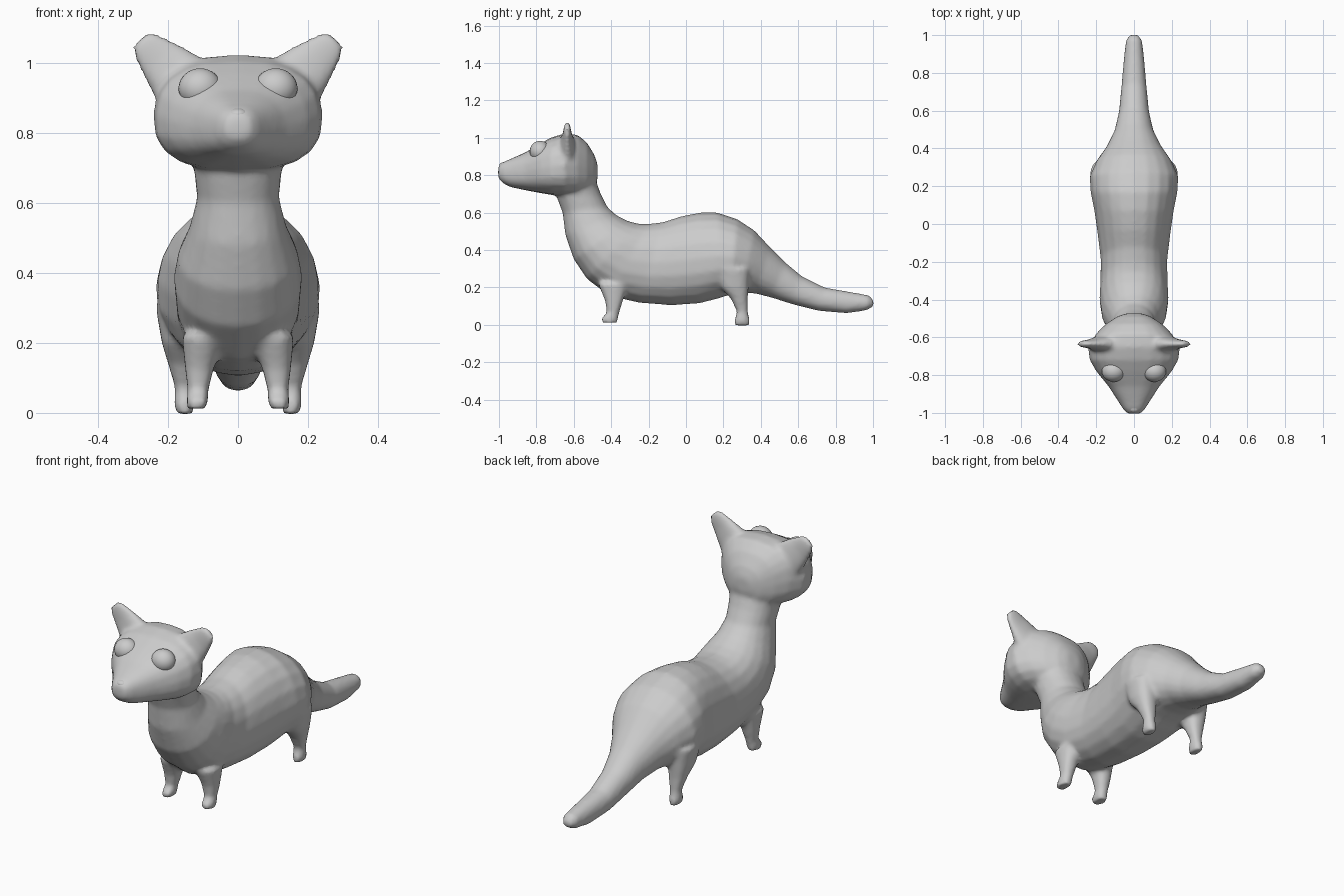
import bpy, bmesh
from math import sin, cos, pi, copysign
from mathutils import Vector

if "Cube" in bpy.data.objects:
    bpy.data.objects.remove(bpy.data.objects["Cube"])


def loft(name, rings, power=2.0, skew=0.0, n=20):
    """Skin closed rings (centre, half-width vector, half-height vector)."""
    bm = bmesh.new()
    loops = []
    e = 2.0 / power
    for c, u, v in rings:
        loop = []
        for i in range(n):
            a = 2 * pi * i / n
            cx = copysign(abs(cos(a)) ** e, cos(a))
            sz = copysign(abs(sin(a)) ** e, sin(a))
            p = Vector(c) + Vector(u) * cx * (1 - skew * sz) + Vector(v) * sz
            loop.append(bm.verts.new(p))
        loops.append(loop)
    for a, b in zip(loops, loops[1:]):
        for i in range(n):
            j = (i + 1) % n
            bm.faces.new((a[i], a[j], b[j], b[i]))
    bm.faces.new(loops[0])
    bm.faces.new(loops[-1])
    bmesh.ops.recalc_face_normals(bm, faces=bm.faces)
    me = bpy.data.meshes.new(name)
    bm.to_mesh(me)
    bm.free()
    ob = bpy.data.objects.new(name, me)
    bpy.context.collection.objects.link(ob)
    return ob


def spine_ring(yt, zt, yb, zb, w):
    return ((0, (yt + yb) / 2, (zt + zb) / 2), (w, 0, 0),
            (0, (yt - yb) / 2, (zt - zb) / 2))


def ball(name, loc, scale):
    bpy.ops.mesh.primitive_uv_sphere_add(segments=24, ring_count=16, radius=1, location=loc)
    ob = bpy.context.object
    ob.name = name
    ob.scale = scale
    bpy.ops.object.shade_smooth()
    return ob


# Neck, torso and tail: top point (y, z), bottom point (y, z), half width
torso = [(-.50, .82, -.68, .76, .14), (-.455, .70, -.69, .68, .125),
         (-.42, .63, -.66, .60, .117), (-.37, .585, -.645, .48, .138),
         (-.31, .555, -.60, .35, .172), (-.25, .54, -.53, .245, .183),
         (-.20, .54, -.41, .155, .178), (-.12, .55, -.25, .118, .176),
         (-.03, .58, -.08, .105, .192), (.07, .60, .07, .115, .21),
         (.17, .60, .17, .14, .23), (.275, .565, .23, .16, .235),
         (.366, .505, .30, .172, .20), (.45, .415, .37, .168, .145),
         (.53, .335, .46, .145, .103), (.62, .26, .57, .11, .08),
         (.74, .20, .71, .075, .067), (.87, .178, .86, .062, .055),
         (.98, .158, .965, .078, .043), (1.004, .13, 1.004, .10, .02)]
parts = [loft("body", [spine_ring(*r) for r in torso], 2.15, 0.06)]

# Head: y, top z, bottom z, half width
head = [(-1.004, .85, .785, .035), (-.98, .87, .758, .058), (-.94, .887, .737, .083),
        (-.86, .922, .72, .135), (-.78, .97, .705, .20), (-.72, 1.003, .695, .235),
        (-.65, 1.023, .69, .243), (-.58, 1.017, .69, .20), (-.53, .975, .70, .15),
        (-.49, .91, .73, .09), (-.473, .86, .78, .04)]
parts.append(loft("head", [spine_ring(y, t, y, b, w) for y, t, b, w in head], 2.5, 0.04))

# Front and back legs: z, x, y, half width in x, half depth in y
front_leg = [(.012, .117, -.41, .028, .043), (.035, .116, -.408, .031, .045),
             (.065, .114, -.39, .03, .033), (.13, .11, -.385, .042, .048),
             (.22, .10, -.39, .06, .08)]
back_leg = [(-.003, .153, .30, .024, .038), (.025, .153, .30, .029, .041),
            (.07, .152, .302, .028, .029), (.14, .155, .285, .045, .045),
            (.20, .16, .26, .058, .075), (.30, .165, .25, .07, .09)]
# Ears: x, z, half width, half thickness along the outward diagonal
ear = [(.13, .90, .10, .06), (.18, .965, .085, .04), (.225, 1.01, .066, .025),
       (.265, 1.05, .047, .018), (.281, 1.066, .028, .012)]
d = 0.707
for s, side in ((1, "left"), (-1, "right")):
    for nm, leg in (("front_leg_", front_leg), ("back_leg_", back_leg)):
        parts.append(loft(nm + side, [((s * x, y, z), (a, 0, 0), (0, b, 0))
                                      for z, x, y, a, b in leg], 2.4))
    parts.append(loft("ear_" + side, [((s * x, -.635, z), (s * d * a, 0, -d * a), (0, b, 0))
                                      for x, z, a, b in ear], 2.2))
    # Bulging eyes
    ball("eye_" + side, (s * .108, -.78, .927), (.062, .056, .057))

# Fuse the flesh into one soft skin
bpy.ops.object.select_all(action='DESELECT')
for p in parts:
    p.select_set(True)
bpy.context.view_layer.objects.active = parts[0]
bpy.ops.object.join()
body = bpy.context.object
rm = body.modifiers.new("fuse", 'REMESH')
rm.mode = 'VOXEL'
rm.voxel_size = 0.012
rm.use_smooth_shade = True
sm = body.modifiers.new("soften", 'SMOOTH')
sm.factor = 0.5
sm.iterations = 5

# Small nose
ball("nose", (0, -.972, .852), (.03, .026, .018))
